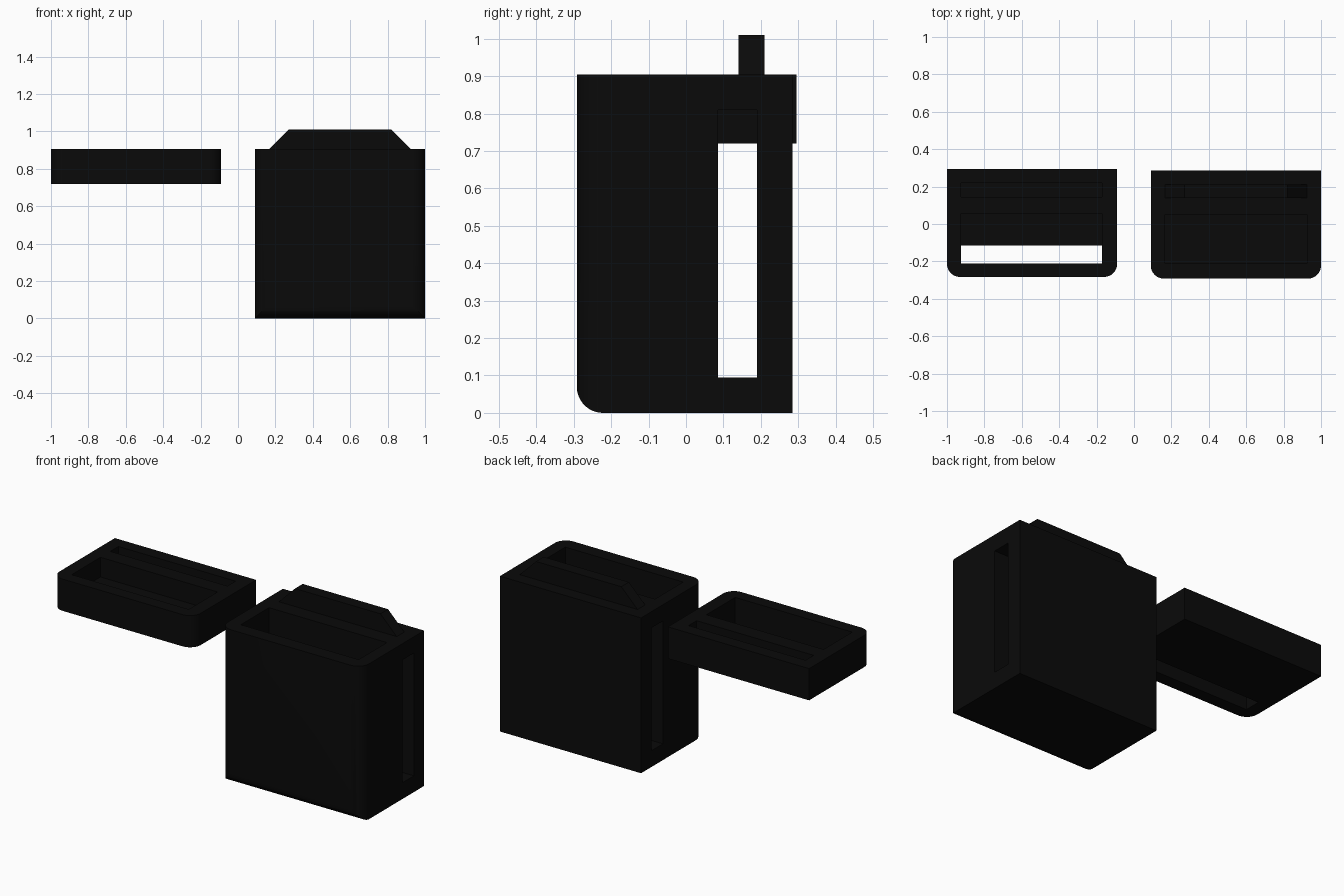
import bpy, bmesh, math

if "Cube" in bpy.data.objects:
    bpy.data.objects.remove(bpy.data.objects["Cube"])

black = bpy.data.materials.new("black_plastic")
black.diffuse_color = (0.003, 0.003, 0.003, 1)
black.use_nodes = True
black.node_tree.nodes["Principled BSDF"].inputs["Base Color"].default_value = black.diffuse_color


def prism(name, pts, axis, lo, hi):
    """Extrude a 2D outline along an axis ('x': y,z  'y': x,z  'z': x,y)."""
    place = {'x': lambda a, b, t: (t, a, b),
             'y': lambda a, b, t: (a, t, b),
             'z': lambda a, b, t: (a, b, t)}[axis]
    bm = bmesh.new()
    rings = [[bm.verts.new(place(a, b, t)) for a, b in pts] for t in (lo, hi)]
    n = len(pts)
    bm.faces.new(rings[0])
    bm.faces.new(rings[1])
    for i in range(n):
        j = (i + 1) % n
        bm.faces.new((rings[0][i], rings[0][j], rings[1][j], rings[1][i]))
    bmesh.ops.recalc_face_normals(bm, faces=bm.faces)
    me = bpy.data.meshes.new(name)
    bm.to_mesh(me)
    bm.free()
    ob = bpy.data.objects.new(name, me)
    bpy.context.collection.objects.link(ob)
    me.materials.append(black)
    return ob


def box(name, x0, x1, y0, y1, z0, z1):
    return prism(name, [(x0, y0), (x1, y0), (x1, y1), (x0, y1)], 'z', z0, z1)


def arc(cx, cy, r, start, steps=12):
    """Quarter circle, counter-clockwise from the start angle in degrees."""
    return [(cx + r * math.cos(math.radians(start + 90 * i / steps)),
             cy + r * math.sin(math.radians(start + 90 * i / steps)))
            for i in range(steps + 1)]


def rounded_front(x0, x1, y0, y1, r):
    """Plan outline with its two front corners rounded."""
    return (arc(x0 + r, y0 + r, r, 180) + arc(x1 - r, y0 + r, r, 270)
            + [(x1, y1), (x0, y1)])


def boolean(ob, tool, op='DIFFERENCE'):
    tool.hide_render = True
    m = ob.modifiers.new(op.lower(), 'BOOLEAN')
    m.operation, m.solver, m.object = op, 'EXACT', tool
    bpy.context.view_layer.objects.active = ob
    bpy.ops.object.modifier_apply(modifier=m.name)
    bpy.data.objects.remove(tool, do_unlink=True)


def smooth(ob):
    bpy.ops.object.select_all(action='DESELECT')
    ob.select_set(True)
    bpy.context.view_layer.objects.active = ob
    bpy.ops.object.shade_smooth_by_angle(angle=math.radians(30))


R = 0.07

# Case body: rounded front corners and rounded lower front edge
body = prism("case_body", rounded_front(0.09, 1.0, -0.292, 0.285, R), 'z', 0, 0.905)
side = arc(-0.292 + R, R, R, 180) + [(0.4, 0), (0.4, 1.2), (-0.292, 1.2)]
boolean(body, prism("side_shape", side, 'x', 0, 1.1), 'INTERSECT')
# Storage pocket and the slot running through both sides
boolean(body, box("pocket_cut", 0.165, 0.925, -0.21, 0.05, 0.095, 1.0))
boolean(body, box("side_slot_cut", 0.0, 1.1, 0.085, 0.19, 0.095, 0.81))
smooth(body)

# Locking tab on top of the body
prism("locking_tab", [(0.165, 0.905), (0.925, 0.905), (0.82, 1.01), (0.27, 1.01)],
      'y', 0.14, 0.21)

# Lid, lying upside down next to the body
lid = prism("lid", rounded_front(-1.0, -0.09, -0.283, 0.295, R), 'z', 0.72, 0.905)
boolean(lid, box("lid_pocket_cut", -0.925, -0.17, -0.21, 0.055, 0.79, 1.0))
boolean(lid, box("lid_window_cut", -0.925, -0.17, -0.21, -0.115, 0.6, 1.0))
boolean(lid, box("tab_groove_cut", -0.925, -0.17, 0.145, 0.22, 0.79, 1.0))
smooth(lid)
